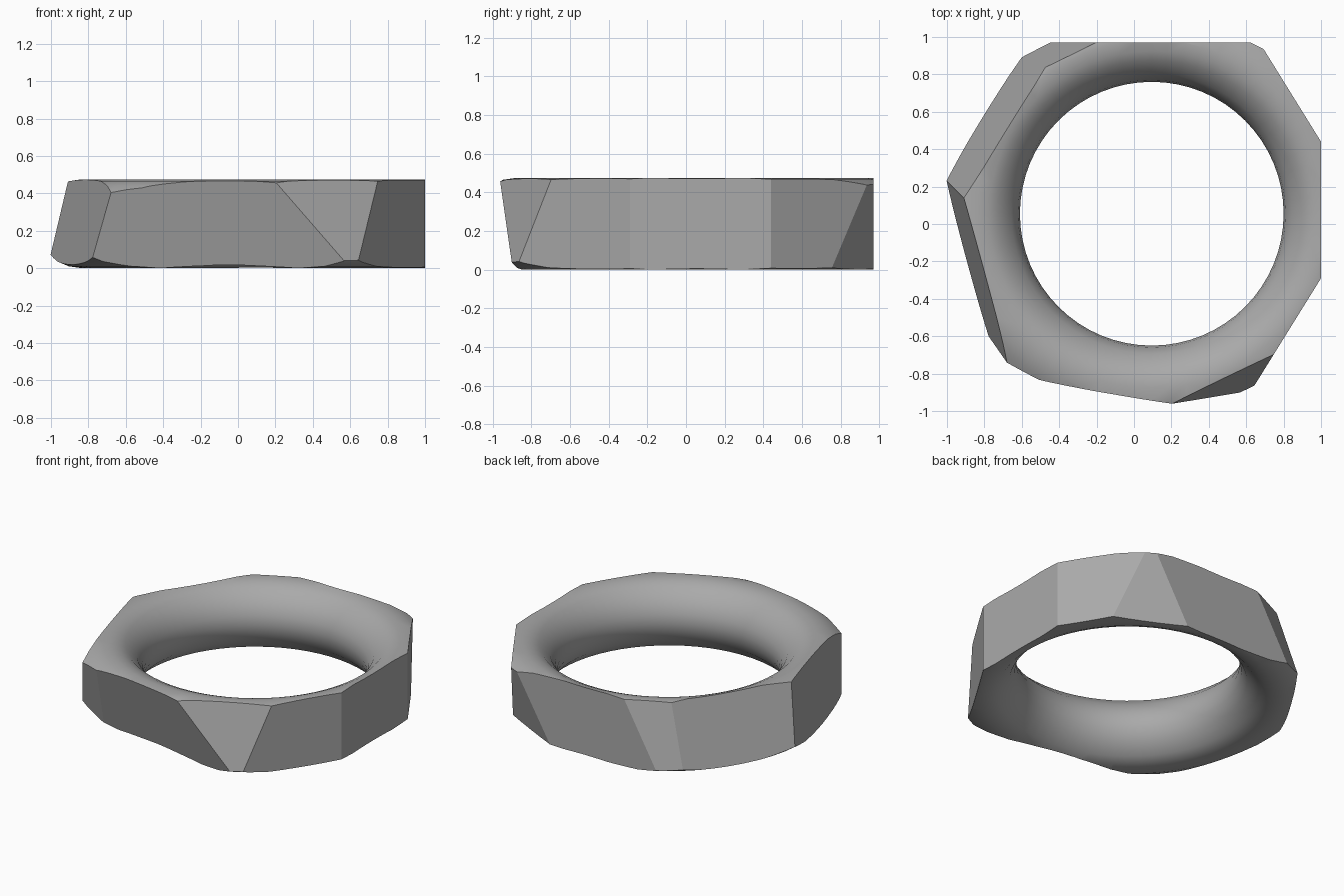
import bpy, bmesh, math
from mathutils import Vector

cube = bpy.data.objects.get("Cube")
if cube:
    bpy.data.objects.remove(cube, do_unlink=True)

steel = bpy.data.materials.new("plain grey")
steel.use_nodes = True
grey = (0.4, 0.4, 0.4, 1)
steel.diffuse_color = grey
steel.node_tree.nodes["Principled BSDF"].inputs["Base Color"].default_value = grey

CENTRE = Vector((0.095, 0.055, 0))
HEIGHT = 0.475
SEGMENTS = 64

# Half of the ring section, from the narrowest bore up over the rounded crown
upper = [(0.715, 0.30), (0.75, 0.37), (0.82, 0.44), (0.87, 0.463), (0.93, 0.475),
         (1.0, 0.465), (1.06, 0.44), (1.11, 0.405), (1.35, 0.2375)]
lower = [(r, HEIGHT - z) for r, z in reversed(upper[:-1])]
section = [(0.705, HEIGHT / 2)] + upper + lower

# Revolve the section into an oversized ring
bm = bmesh.new()
rings = []
for i in range(SEGMENTS):
    a = math.tau * i / SEGMENTS
    rings.append([bm.verts.new(CENTRE + Vector((r * math.cos(a), r * math.sin(a), z)))
                  for r, z in section])
n = len(section)
for i in range(SEGMENTS):
    p, q = rings[i], rings[(i + 1) % SEGMENTS]
    for j in range(n):
        k = (j + 1) % n
        bm.faces.new((p[j], q[j], q[k], p[k])).smooth = True
bmesh.ops.recalc_face_normals(bm, faces=bm.faces)


def slice_side(a, b, c):
    """Cut a flat outer side through three points and cap it."""
    a, b, c = Vector(a), Vector(b), Vector(c)
    normal = (b - a).cross(c - a).normalized()
    if normal.dot(a - CENTRE - Vector((0, 0, HEIGHT / 2))) < 0:
        normal.negate()
    cut = bmesh.ops.bisect_plane(bm, geom=bm.verts[:] + bm.edges[:] + bm.faces[:],
                                 dist=1e-5, plane_co=a, plane_no=normal, clear_outer=True)
    edges = [e for e in cut["geom_cut"] if isinstance(e, bmesh.types.BMEdge)
             and len(e.link_faces) == 1]
    for e in edges:
        e.smooth = False
    for f in bmesh.ops.holes_fill(bm, edges=edges, sides=0)["faces"]:
        f.smooth = False


# Upright sides, each given by two plan points
for (x1, y1), (x2, y2) in [((-0.4, 0.97), (0.6, 0.97)), ((0.69, 0.94), (1, 0.44)),
                           ((1, 0.44), (1, -0.29)), ((1, -0.29), (0.64, -0.87))]:
    slice_side((x1, y1, 0), (x2, y2, 0), (x1, y1, 1))

# Leaning sides
slice_side((0.69, 0.94, 0.45), (0.63, 0.97, 0.45), (0.80, 0.76, 0.02))       # back left corner
slice_side((0.21, -0.96, 0.45), (0.76, -0.69, 0.47), (0.60, -0.885, 0.04))   # front left corner
slice_side((0.21, -0.96, 0.45), (-0.5, -0.84, 0.45), (0.56, -0.90, 0.04))    # front
slice_side((-0.5, -0.84, 0.44), (-0.68, -0.74, 0.40), (-0.78, -0.60, 0.06))  # front right corner
slice_side((-0.91, 0.14, 0.46), (-0.68, -0.74, 0.40), (-1.0, 0.23, 0.08))    # right
slice_side((-0.91, 0.14, 0.46), (-0.48, 0.84, 0.45), (-1.0, 0.23, 0.08))     # back right
slice_side((-0.48, 0.84, 0.45), (-0.22, 0.97, 0.44), (-0.59, 0.90, 0.04))    # back right corner

bmesh.ops.recalc_face_normals(bm, faces=bm.faces)
mesh = bpy.data.meshes.new("faceted_ring")
bm.to_mesh(mesh)
bm.free()
mesh.materials.append(steel)
ring = bpy.data.objects.new("faceted_ring", mesh)
bpy.context.collection.objects.link(ring)
